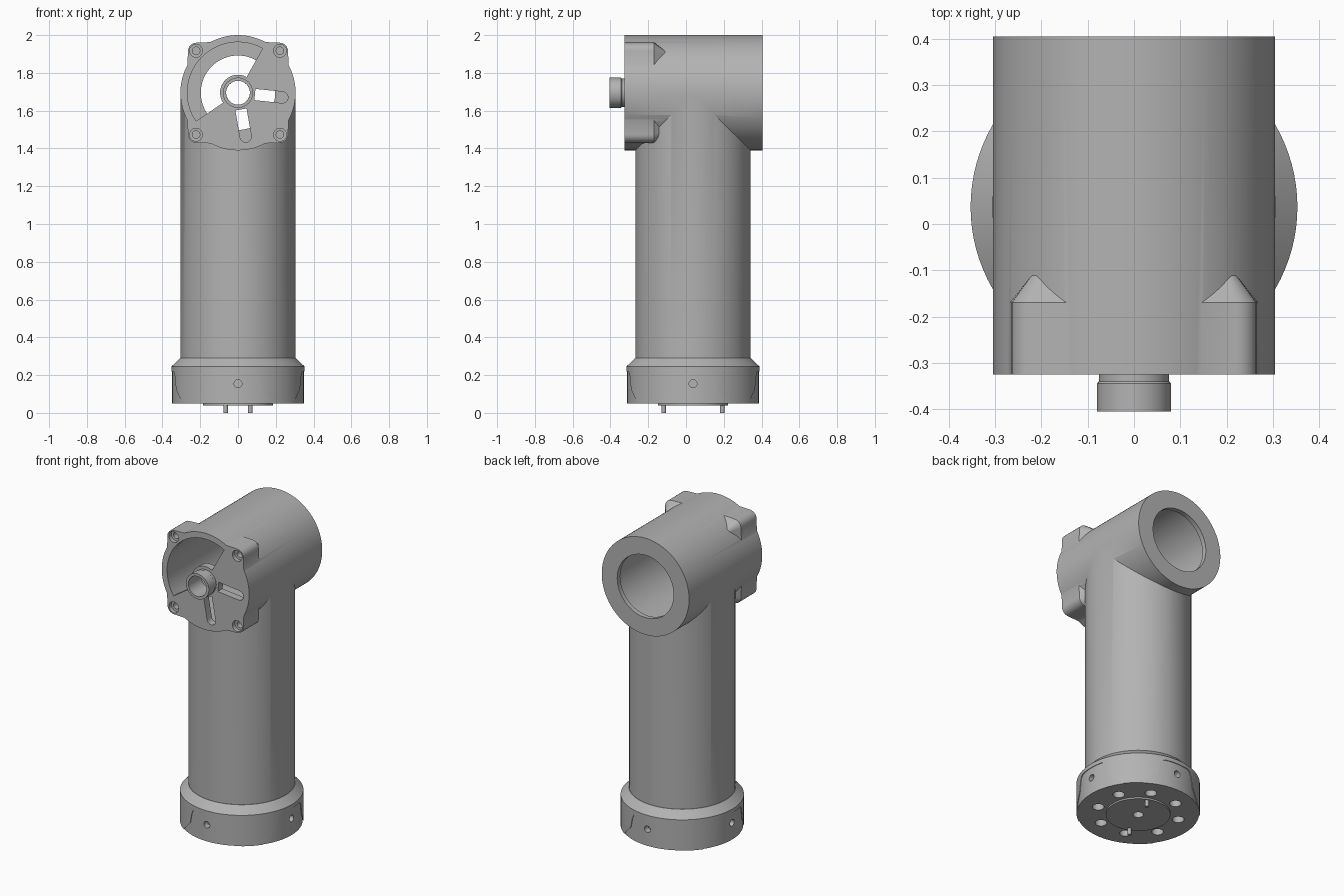
import bpy, bmesh, math
from mathutils import Vector, Matrix

if "Cube" in bpy.data.objects:
    bpy.data.objects.remove(bpy.data.objects["Cube"])

grey = bpy.data.materials.new("plain grey")
grey.use_nodes = True
COLOR = (0.45, 0.45, 0.45, 1)
grey.diffuse_color = COLOR
grey.node_tree.nodes["Principled BSDF"].inputs["Base Color"].default_value = COLOR

BASE_Y = 0.037      # axis of the upright tube
HEAD_Z = 1.695      # axis of the cross tube
FRONT, BACK, R = -0.325, 0.405, 0.305


def finish(bm, name):
    bmesh.ops.recalc_face_normals(bm, faces=bm.faces)
    mesh = bpy.data.meshes.new(name)
    bm.to_mesh(mesh)
    bm.free()
    mesh.materials.append(grey)
    ob = bpy.data.objects.new(name, mesh)
    bpy.context.collection.objects.link(ob)
    return ob


def lathe(name, profile, matrix, segs=64, closed=False):
    """Spin (radius, height) points around local z; solid unless closed as a ring."""
    bm = bmesh.new()
    rings = []
    for r, h in profile:
        rings.append([bm.verts.new(matrix @ Vector((r * math.cos(a), r * math.sin(a), h)))
                      for a in (math.tau * i / segs for i in range(segs))])
    pairs = list(zip(rings, rings[1:]))
    if closed:
        pairs.append((rings[-1], rings[0]))
    else:
        bm.faces.new(rings[0])
        bm.faces.new(rings[-1])
    for a, b in pairs:
        for i in range(segs):
            j = (i + 1) % segs
            bm.faces.new((a[i], a[j], b[j], b[i]))
    return finish(bm, name)


def upright(x=0, y=BASE_Y):
    return Matrix.Translation((x, y, 0))


def forward(x=0, z=HEAD_Z):
    # local height runs along -y
    return Matrix.Translation((x, 0, z)) @ Matrix.Rotation(math.pi / 2, 4, 'X')


def prism(name, outline, y0, y1, matrix=Matrix()):
    """Extrude an (x, z) outline along y."""
    bm = bmesh.new()
    face = bm.faces.new([bm.verts.new((x, y0, z)) for x, z in outline])
    ext = bmesh.ops.extrude_face_region(bm, geom=[face])
    moved = [v for v in ext["geom"] if isinstance(v, bmesh.types.BMVert)]
    bmesh.ops.translate(bm, verts=moved, vec=(0, y1 - y0, 0))
    bm.transform(matrix)
    return finish(bm, name)


def combine(target, other, operation):
    mod = target.modifiers.new("cut", 'BOOLEAN')
    mod.operation, mod.solver, mod.object = operation, 'EXACT', other
    bpy.context.view_layer.objects.active = target
    bpy.ops.object.modifier_apply(modifier=mod.name)
    bpy.data.objects.remove(other)


def cut(target, *others):
    for other in others:
        combine(target, other, 'DIFFERENCE')


def polar(r, deg):
    a = math.radians(deg)
    return r * math.cos(a), HEAD_Z + r * math.sin(a)


def screw_boss(deg):
    """Rounded lug blended into the cross tube, tapering off toward the back."""
    e = Vector((math.cos(math.radians(deg)), 0, math.sin(math.radians(deg))))
    t = Vector((-e.z, 0, e.x))
    origin = Vector((0, 0, HEAD_Z))
    bm = bmesh.new()
    for y in (FRONT, -0.17):
        shift = origin + Vector((0, y, 0))
        for i in range(13):
            a = math.pi * (i / 12 - 0.5)
            bm.verts.new(shift + e * (0.311 + 0.045 * math.cos(a)) + t * 0.045 * math.sin(a))
        for s in (-1, 1):
            bm.verts.new(shift + e * 0.28 + t * 0.1 * s)
    bm.verts.new(origin + e * 0.27 + Vector((0, -0.07, 0)))
    bmesh.ops.convex_hull(bm, input=bm.verts)
    return finish(bm, "screw_boss")


# Housing: cross tube, upright tube and four screw bosses
housing = lathe("tube_housing", [(R, -BACK), (R, -FRONT)], forward(), 96)
combine(housing, lathe("upright_tube", [(0.304, 0.27), (0.304, HEAD_Z)], upright(), 96), 'UNION')
corners = (45, 135, 225, 315)
for deg in corners:
    combine(housing, screw_boss(deg), 'UNION')

# Hollow interior with a narrower rear opening
cut(housing,
    lathe("cavity", [(0.27, -0.375), (0.27, 0.278)], forward()),
    lathe("rear_opening", [(0.197, -0.45), (0.197, -0.3)], forward()),
    lathe("centre_bore", [(0.063, 0.2), (0.063, 0.4)], forward(), 32))

# Curved window in the front plate
steps = 28
angles = [61 + (214 - 61) * i / steps for i in range(steps + 1)]
window = [polar(0.268, a) for a in angles] + [polar(0.095, a) for a in reversed(angles)]
cut(housing, prism("window", window, -0.4, -0.2))

# Two round-ended slots in the front plate
for deg in (-6, -80):
    a = math.radians(deg)
    slot = [(0.09, -0.03), (0.236, -0.03)]
    slot += [(0.236 + 0.03 * math.sin(b), -0.03 * math.cos(b))
             for b in (math.pi * i / 10 for i in range(1, 10))]
    slot += [(0.236, 0.03), (0.09, 0.03)]
    turned = [(u * math.cos(a) - v * math.sin(a),
               HEAD_Z + u * math.sin(a) + v * math.cos(a)) for u, v in slot]
    cut(housing, prism("slot", turned, -0.4, -0.2))

# Counterbored screw holes
for deg in corners:
    x, z = polar(0.314, deg)
    cut(housing, lathe("screw_hole", [(0.034, 0.4), (0.034, 0.3), (0.02, 0.299), (0.02, 0.22)],
                       forward(x, z), 24))

# Hub ring on the front plate
hub = lathe("front_hub", [(0.063, 0.28), (0.076, 0.28), (0.076, 0.34), (0.08, 0.345),
                          (0.08, 0.405), (0.063, 0.405)], forward(), 48, closed=True)

# Base collar with chamfered shoulder
collar = lathe("base_collar", [(0.353, 0.05), (0.353, 0.245), (0.306, 0.29)], upright(), 96)

# Shallow arched panels and a small hole on each side
half = [(0.22, 0.03), (0.16, 0.095), (0.13, 0.125), (0.116, 0.185), (0.105, 0.21), (0.085, 0.22)]
arch = half + [(-x, z) for x, z in reversed(half)]
for k in range(4):
    spin = upright() @ Matrix.Rotation(k * math.pi / 2, 4, 'Z')
    shell = lathe("panel_shell", [(0.349, 0.02), (0.4, 0.02), (0.4, 0.3), (0.349, 0.3)],
                  upright(), 96, closed=True)
    combine(shell, prism("panel_arch", arch, -0.45, -0.2, spin), 'INTERSECT')
    side = spin @ Matrix.Translation((0, 0, 0.155)) @ Matrix.Rotation(math.pi / 2, 4, 'X')
    cut(collar, shell, lathe("side_hole", [(0.021, 0.31), (0.021, 0.4)], side, 20))

# Ring of holes under the base
for k in range(8):
    a = math.radians(22.5 + 45 * k)
    hole = upright(0.24 * math.cos(a), BASE_Y + 0.24 * math.sin(a))
    cut(collar, lathe("bottom_hole", [(0.034, 0.0), (0.034, 0.1)], hole, 24))

# Underside disc with a centre hole
disc = lathe("bottom_disc", [(0.185, 0.04), (0.185, 0.06)], upright())
for part in (collar, disc):
    cut(part, lathe("centre_hole", [(0.03, 0.0), (0.03, 0.12)], upright(), 24))

# Two locating pins
pins = [lathe(name, [(0.012, 0.0), (0.012, 0.06)], upright(0.065 * s, BASE_Y + 0.155 * s), 16)
        for name, s in (("left_pin", 1), ("right_pin", -1))]

# Smooth curved walls, keep edges crisp
bpy.ops.object.select_all(action='DESELECT')
for ob in [housing, hub, collar, disc] + pins:
    ob.select_set(True)
bpy.context.view_layer.objects.active = housing
bpy.ops.object.shade_smooth_by_angle(angle=math.radians(30))
